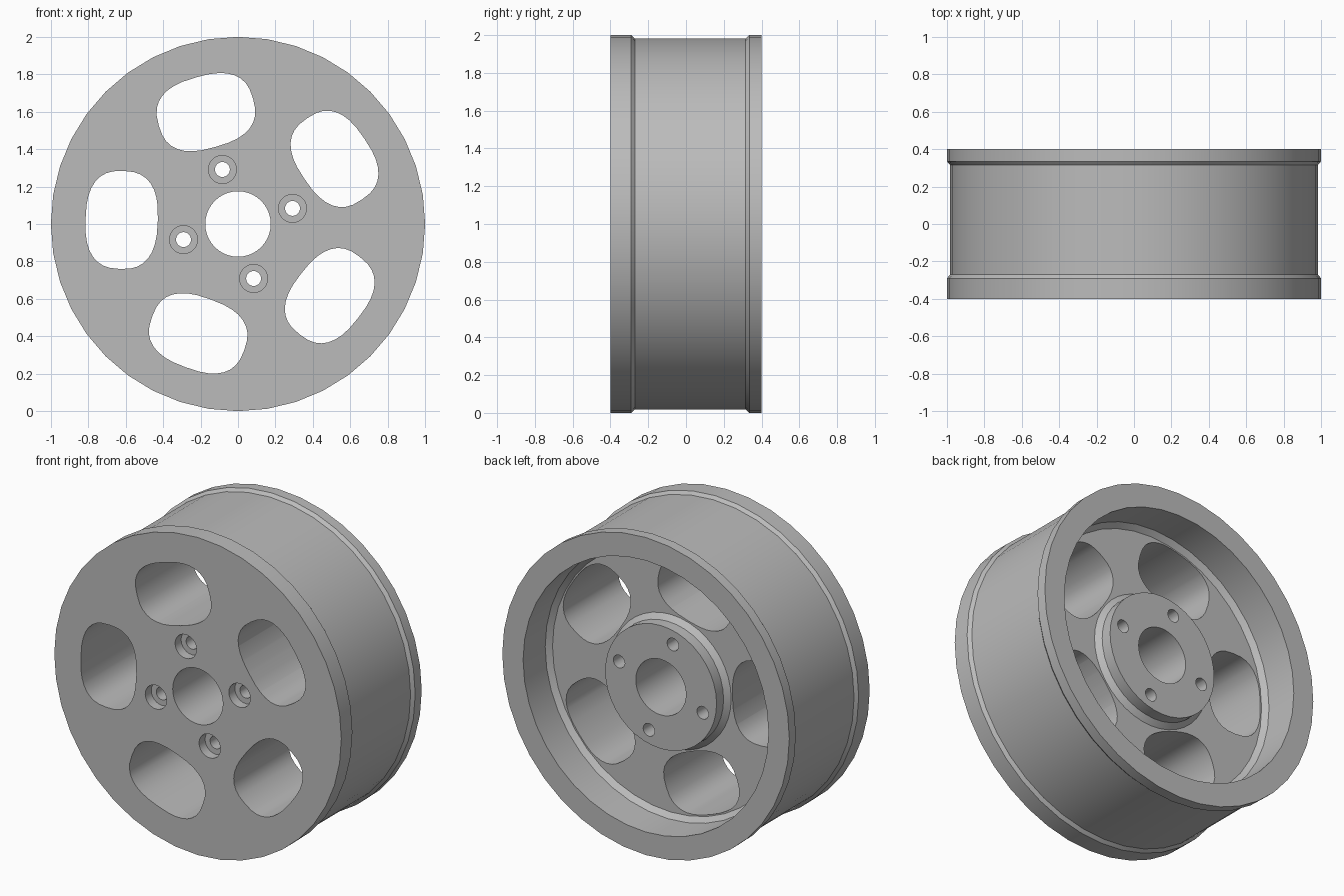
import bpy
import bmesh
from math import cos, sin, pi, radians, copysign

cube = bpy.data.objects.get("Cube")
if cube:
    bpy.data.objects.remove(cube, do_unlink=True)

HUB_Z = 1.0
SEGMENTS = 40

grey = bpy.data.materials.new("cast_grey")
grey.use_nodes = True
colour = (0.5, 0.5, 0.5, 1)
grey.diffuse_color = colour
grey.node_tree.nodes["Principled BSDF"].inputs["Base Color"].default_value = colour


def finish(name, bm):
    bmesh.ops.recalc_face_normals(bm, faces=bm.faces)
    mesh = bpy.data.meshes.new(name)
    bm.to_mesh(mesh)
    bm.free()
    obj = bpy.data.objects.new(name, mesh)
    bpy.context.collection.objects.link(obj)
    mesh.materials.append(grey)
    return obj


def lathe(name, profile):
    """Spin a closed (radius, y) section around the axle."""
    bm = bmesh.new()
    rings = []
    for i in range(SEGMENTS):
        a = 2 * pi * i / SEGMENTS
        rings.append([bm.verts.new((r * cos(a), y, HUB_Z + r * sin(a))) for r, y in profile])
    n = len(profile)
    for i in range(SEGMENTS):
        p, q = rings[i], rings[(i + 1) % SEGMENTS]
        for j in range(n):
            k = (j + 1) % n
            bm.faces.new((p[j], p[k], q[k], q[j]))
    return finish(name, bm)


def prism(bm, outline, y0, y1):
    """Add a solid with an (x, z) outline between two depths."""
    front = [bm.verts.new((x, y0, z)) for x, z in outline]
    back = [bm.verts.new((x, y1, z)) for x, z in outline]
    bm.faces.new(front)
    bm.faces.new(back[::-1])
    n = len(outline)
    for i in range(n):
        j = (i + 1) % n
        bm.faces.new((front[i], back[i], back[j], front[j]))


def rounded(distance, angle, half_r, half_t, power, count):
    """Rounded outline centred at a polar position, aligned to the radius."""
    points = []
    for i in range(count):
        a = 2 * pi * i / count
        c, s = cos(a), sin(a)
        u = distance + half_r * copysign(abs(c) ** (2 / power), c)
        v = half_t * copysign(abs(s) ** (2 / power), s)
        points.append((u * cos(angle) - v * sin(angle),
                       HUB_Z + u * sin(angle) + v * cos(angle)))
    return points


def cut(obj, name, bm):
    cutter = finish(name, bm)
    cutter.hide_render = True
    mod = obj.modifiers.new(name, "BOOLEAN")
    mod.operation = "DIFFERENCE"
    mod.solver = "EXACT"
    mod.object = cutter
    bpy.context.view_layer.objects.active = obj
    bpy.ops.object.modifier_apply(modifier=name)
    bpy.data.objects.remove(cutter, do_unlink=True)


# Wheel section: front face, stepped barrel, rear lip, dished back, raised hub
wheel = lathe("wheel", [
    (0.175, -0.4), (1.0, -0.4), (1.0, -0.29), (0.982, -0.27),
    (0.982, 0.315), (1.0, 0.335), (1.0, 0.4), (0.855, 0.4),
    (0.855, 0.18), (0.825, 0.15), (0.42, 0.15), (0.388, 0.18),
    (0.388, 0.25), (0.175, 0.25),
])

# Five rounded windows
bm = bmesh.new()
for i in range(5):
    prism(bm, rounded(0.622, radians(34 + 72 * i), 0.193, 0.262, 2.6, 32), -0.6, 0.6)
cut(wheel, "window_cutter", bm)

# Four bolt holes, then their front counterbores
for name, radius, depth in (("bolt_cutter", 0.04, 0.6), ("counterbore_cutter", 0.075, -0.34)):
    bm = bmesh.new()
    for i in range(4):
        prism(bm, rounded(0.303, radians(16 + 90 * i), radius, radius, 2, 24), -0.6, depth)
    cut(wheel, name, bm)

# Smooth the curved walls and keep the rims crisp
bpy.ops.object.select_all(action="DESELECT")
wheel.select_set(True)
bpy.context.view_layer.objects.active = wheel
bpy.ops.object.shade_smooth_by_angle(angle=radians(30))
